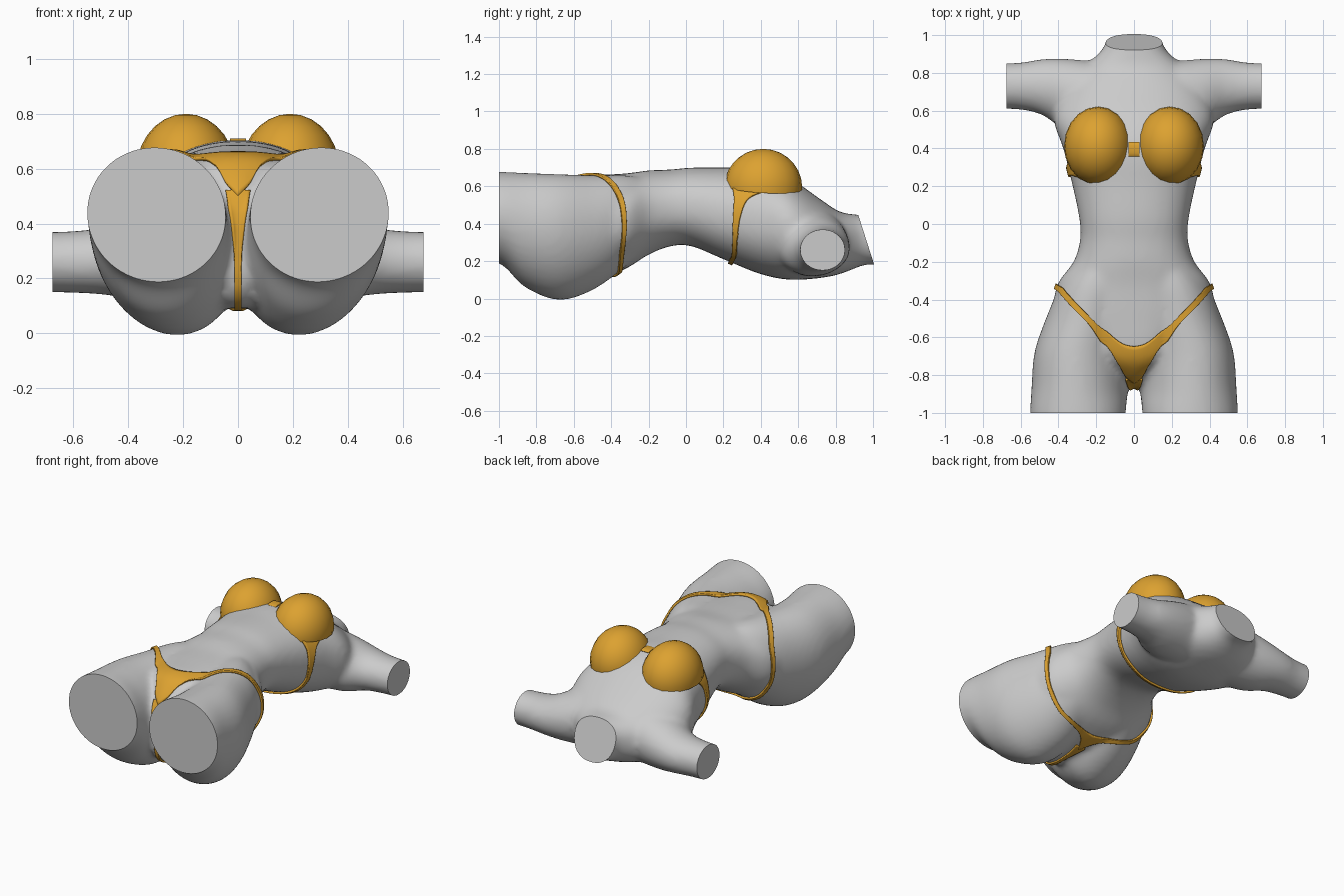
import bpy, bmesh, math
from mathutils import Vector
from mathutils.bvhtree import BVHTree

if "Cube" in bpy.data.objects:
    bpy.data.objects.remove(bpy.data.objects["Cube"])

gold = bpy.data.materials.new("gold_fabric")
gold.diffuse_color = (0.72, 0.36, 0.03, 1)
gold.use_nodes = True
gold.node_tree.nodes["Principled BSDF"].inputs["Base Color"].default_value = gold.diffuse_color


def smooth_rows(rows, n):
    """Catmull-Rom interpolation of rows of numbers."""
    out = []
    for i in range(len(rows) - 1):
        a, b = rows[max(i - 1, 0)], rows[i]
        c, d = rows[i + 1], rows[min(i + 2, len(rows) - 1)]
        for k in range(n):
            t = k / n
            out.append([0.5 * (2 * q + (r - p) * t + (2 * p - 5 * q + 4 * r - s) * t * t
                               + (3 * q - p - 3 * r + s) * t ** 3)
                        for p, q, r, s in zip(a, b, c, d)])
    return out + [list(rows[-1])]


def skin(bm, rings):
    """Closed tube through rings of points."""
    vs = [[bm.verts.new(p) for p in r] for r in rings]
    n = len(vs[0])
    for a, b in zip(vs, vs[1:]):
        for i in range(n):
            bm.faces.new((a[i], a[(i + 1) % n], b[(i + 1) % n], b[i]))
    bm.faces.new(vs[0])
    bm.faces.new(vs[-1])


def oval(power=2.0, n=40):
    for i in range(n):
        a = 2 * math.pi * i / n
        c, s = math.cos(a), math.sin(a)
        yield (math.copysign(abs(c) ** (2 / power), c), math.copysign(abs(s) ** (2 / power), s))


def add_object(name, bm, mat=None):
    me = bpy.data.meshes.new(name)
    bmesh.ops.recalc_face_normals(bm, faces=bm.faces)
    bm.to_mesh(me)
    bm.free()
    ob = bpy.data.objects.new(name, me)
    bpy.context.collection.objects.link(ob)
    if mat:
        me.materials.append(mat)
    return ob


def shade(ob, angle=40):
    bpy.ops.object.select_all(action='DESELECT')
    ob.select_set(True)
    bpy.context.view_layer.objects.active = ob
    bpy.ops.object.shade_smooth_by_angle(angle=math.radians(angle))


def cut(bm, co, no):
    """Slice off everything beyond a plane and close the hole."""
    bmesh.ops.bisect_plane(bm, geom=bm.verts[:] + bm.edges[:] + bm.faces[:], plane_co=co,
                           plane_no=no, clear_outer=True)
    bmesh.ops.holes_fill(bm, edges=[e for e in bm.edges if e.is_boundary], sides=0)


# torso: y, half width, top z, bottom z
torso = [(-.86, .03, .42, .2), (-.835, .07, .5, .14), (-.78, .13, .58, .1), (-.69, .26, .645, .09),
         (-.5, .41, .66, .1), (-.33, .41, .668, .155), (-.2, .32, .685, .235), (-.08, .285, .69, .28),
         (.03, .29, .70, .28), (.2, .325, .70, .21), (.4, .375, .70, .13), (.56, .425, .64, .10),
         (.72, .37, .53, .11), (.82, .28, .465, .13), (.9, .19, .45, .16), (.96, .15, .445, .18),
         (1.06, .135, .44, .18)]
# leg: y, centre x, half width, top z, bottom z, inward lean of the underside
leg = [(-1.06, .30, .252, .68, .21, 0), (-.97, .305, .254, .677, .17, .02), (-.86, .31, .256, .672, .06, .05),
       (-.68, .302, .262, .665, -.008, .08), (-.5, .25, .24, .66, .045, .05),
       (-.33, .2, .2, .66, .165, .02), (-.2, .16, .13, .64, .28, 0)]
# arm: x, centre y, centre z, y radius, z radius
arm = [(.74, .73, .26, .12, .11), (.6, .73, .26, .125, .113), (.48, .724, .265, .15, .125),
       (.36, .685, .28, .19, .16), (.2, .67, .3, .19, .18), (0, .67, .3, .17, .17)]

bm = bmesh.new()
skin(bm, [[(w * u, y, (t + b) / 2 + (t - b) / 2 * v) for u, v in oval(2.25)]
          for y, w, t, b in smooth_rows(torso, 4)])
for s in (-1, 1):
    skin(bm, [[(s * (cx + w * u + lean * (v - 1) / 2), y, (t + b) / 2 + (t - b) / 2 * v) for u, v in oval()]
              for y, cx, w, t, b, lean in smooth_rows(leg, 5)])
    skin(bm, [[(s * x, cy + ry * u, cz + rz * v) for u, v in oval()]
              for x, cy, cz, ry, rz in smooth_rows(arm, 4)])
blend = add_object("body_blend", bm)
rm = blend.modifiers.new("merge", 'REMESH')
rm.mode = 'VOXEL'
rm.voxel_size = .018
sm = blend.modifiers.new("soften", 'SMOOTH')
sm.factor = .5
sm.iterations = 8

# merged body, with flat cuts at thighs, arms and neck
bm = bmesh.new()
bm.from_object(blend, bpy.context.evaluated_depsgraph_get())
bpy.data.objects.remove(blend)
for co, no in [((0, -1, 0), (0, -1, 0)), ((.675, 0, 0), (1, 0, 0)), ((-.675, 0, 0), (-1, 0, 0)),
               ((0, 1, .2), (0, .25, .08))]:
    cut(bm, co, no)
body = add_object("torso_body", bm)
shade(body)
bm = bmesh.new()
bm.from_mesh(body.data)
tree = BVHTree.FromBMesh(bm)
bm.free()


def ribbon(name, pairs, toward=None, mirror=True, lift=.007, across=8):
    """Fabric strip between two edge lines, laid onto the body."""
    bm = bmesh.new()
    grid = []
    for r in smooth_rows([tuple(a) + tuple(b) for a, b in pairs], 8):
        a, b = Vector(r[:3]), Vector(r[3:])
        row = []
        for k in range(across + 1):
            p = a.lerp(b, k / across)
            if toward:
                aim = Vector((p.x, toward[0], toward[1]))
                d = (aim - p).normalized()
                hit = tree.ray_cast(aim - d * 1.2, d)
                p = hit[0] - d * lift if hit[0] else p
            else:
                loc, nor, _, _ = tree.find_nearest(p)
                p = loc + nor * lift
            if mirror and abs(a.x) < 1e-5:
                p.x = 0
            row.append(bm.verts.new(p))
        grid.append(row)
    for p, q in zip(grid, grid[1:]):
        for k in range(across):
            bm.faces.new((p[k], p[k + 1], q[k + 1], q[k]))
    ob = add_object(name, bm, gold)
    if mirror:
        ob.modifiers.new("mirror", 'MIRROR')
    so = ob.modifiers.new("thickness", 'SOLIDIFY')
    so.thickness = .012
    so.offset = 0
    shade(ob, 60)


# bra cups
for s, side in ((-1, "left"), (1, "right")):
    bm = bmesh.new()
    bmesh.ops.create_uvsphere(bm, u_segments=20, v_segments=14, radius=1)
    for v in bm.verts:
        v.co = Vector((s * .19 + .18 * v.co.x, .413 + .208 * v.co.y, .595 + .205 * v.co.z))
    cut(bm, (s * .36, .41, .565), (-s * .15, -.06, -1))
    shade(add_object(side + "_cup", bm, gold))

# small bridge between cups
bm = bmesh.new()
skin(bm, [[(x, .395 + .04 * u, .70 + .01 * v) for u, v in oval(2, 12)] for x in (-.03, 0, .03)])
shade(add_object("cup_bridge", bm, gold))

# bra strap around the back
ribbon("back_strap", [((.36, .24, .63), (.36, .41, .59)), ((.37, .25, .54), (.37, .325, .54)),
                      ((.37, .245, .42), (.37, .282, .42)), ((.35, .236, .3), (.35, .263, .3)),
                      ((.25, .228, .2), (.25, .255, .2)), ((.12, .225, .19), (.12, .252, .19)),
                      ((0, .225, .19), (0, .252, .19))])

# brief: front panel running out into the hip strap and round to the back
ribbon("brief_front", [((0, -.65, .67), (0, -.84, .5)), ((.05, -.64, .67), (.045, -.81, .55)),
                       ((.1, -.612, .67), (.085, -.75, .62)), ((.15, -.57, .67), (.14, -.665, .66)),
                       ((.22, -.505, .67), (.225, -.548, .67)), ((.32, -.405, .64), (.33, -.437, .64)),
                       ((.39, -.335, .55), (.40, -.365, .55)), ((.42, -.315, .42), (.42, -.342, .42)),
                       ((.40, -.314, .28), (.40, -.341, .28)), ((.30, -.325, .17), (.30, -.355, .17)),
                       ((.17, -.345, .13), (.17, -.38, .13)), ((.07, -.38, .13), (.06, -.44, .13)),
                       ((0, -.39, .13), (0, -.53, .13))], across=10)

# brief: narrow string between the legs
path = [(-.84, .53, .045), (-.87, .47, .036), (-.9, .4, .024), (-.9, .28, .014), (-.88, .16, .012),
        (-.8, .06, .012), (-.68, .05, .012), (-.58, .06, .02), (-.5, .08, .035)]
ribbon("brief_string", [((-w, y, z), (w, y, z)) for y, z, w in path], toward=(-.58, .38), mirror=False, lift=.004)
